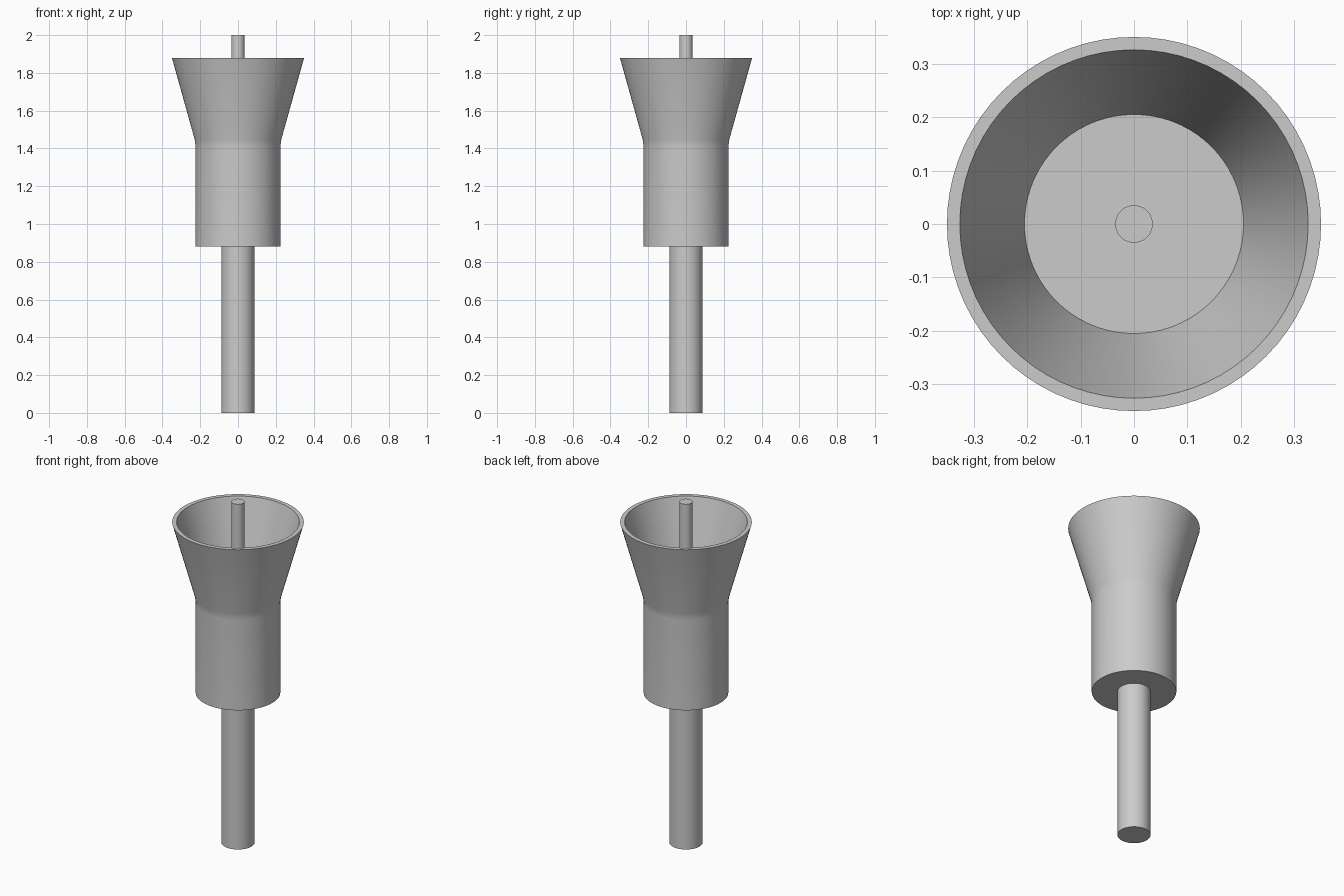
import bpy
import bmesh
import math

cube = bpy.data.objects.get("Cube")
if cube:
    bpy.data.objects.remove(cube, do_unlink=True)

GREY = (0.6, 0.6, 0.6, 1.0)
metal = bpy.data.materials.new("plain grey")
metal.use_nodes = True
metal.diffuse_color = GREY
metal.node_tree.nodes["Principled BSDF"].inputs["Base Color"].default_value = GREY


def lathe(name, profile, sides=72):
    """Spin a (radius, height) profile around z; it starts and ends on the axis."""
    bm = bmesh.new()
    verts = [bm.verts.new((r, 0, z)) for r, z in profile]
    edges = [bm.edges.new(pair) for pair in zip(verts, verts[1:])]
    bmesh.ops.spin(bm, geom=verts + edges, axis=(0, 0, 1), cent=(0, 0, 0),
                   angle=math.tau, steps=sides, use_merge=False)
    bmesh.ops.remove_doubles(bm, verts=bm.verts, dist=0.0002)
    bmesh.ops.recalc_face_normals(bm, faces=bm.faces)
    mesh = bpy.data.meshes.new(name)
    bm.to_mesh(mesh)
    bm.free()
    mesh.materials.append(metal)
    obj = bpy.data.objects.new(name, mesh)
    bpy.context.collection.objects.link(obj)
    bpy.ops.object.select_all(action='DESELECT')
    obj.select_set(True)
    bpy.context.view_layer.objects.active = obj
    bpy.ops.object.shade_smooth_by_angle(angle=math.radians(30))
    return obj


def rod(name, radius, bottom, top):
    return lathe(name, [(0, bottom), (radius, bottom), (radius, top), (0, top)])


# Lower stem
rod("stem", 0.088, 0, 0.88)

# Cylindrical body with a softly blended flared cup
lathe("flared_body", [
    (0, 0.88), (0.225, 0.88), (0.225, 1.41), (0.226, 1.425), (0.23, 1.45),
    (0.35, 1.88), (0.326, 1.88), (0.205, 1.445), (0, 1.445),
])

# Thin pin rising out of the cup
rod("centre_pin", 0.035, 1.445, 2.0)
